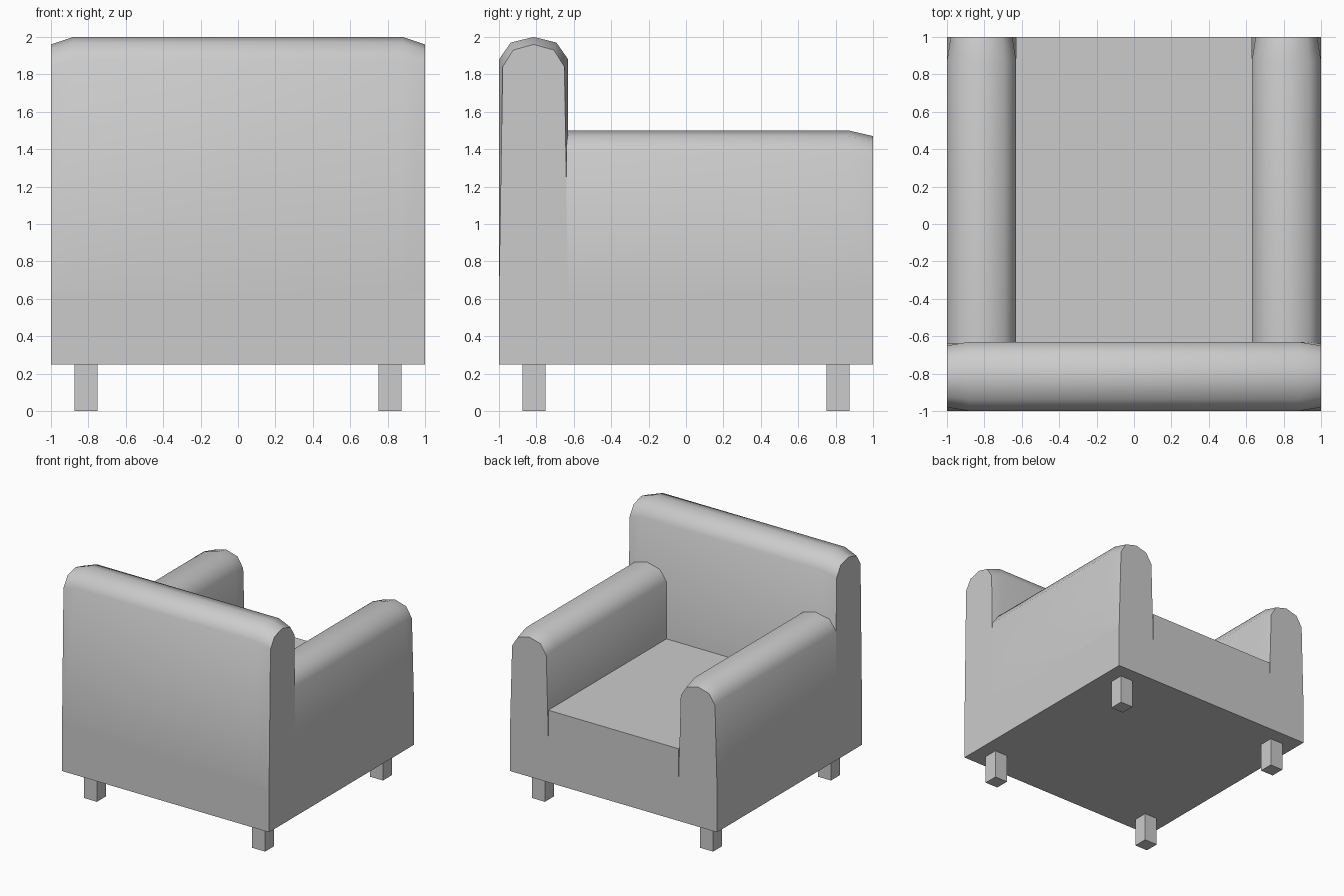
import bpy, bmesh

if "Cube" in bpy.data.objects:
    bpy.data.objects.remove(bpy.data.objects["Cube"])


def box(name, lo, hi):
    bm = bmesh.new()
    bmesh.ops.create_cube(bm, size=1)
    for v in bm.verts:
        v.co = [lo[i] + (v.co[i] + 0.5) * (hi[i] - lo[i]) for i in range(3)]
    me = bpy.data.meshes.new(name)
    bm.to_mesh(me)
    bm.free()
    ob = bpy.data.objects.new(name, me)
    bpy.context.collection.objects.link(ob)
    return ob


def cushion(name, sections, top, place):
    """Loft a round-topped profile; sections are (position, top drop, side inset)."""
    bm = bmesh.new()
    rings = []
    for t, drop, inset in sections:
        k = 1 - inset / 0.185
        prof = [(-0.185, 0.63), (-0.185 * k, top - 0.12 - drop), (-0.122 * k, top - 0.03 - drop),
                (0, top - drop), (0.122 * k, top - 0.03 - drop),
                (0.185 * k, top - 0.12 - drop), (0.185, 0.63)]
        rings.append([bm.verts.new(place(t, w, z)) for w, z in prof])
    for a, b in zip(rings, rings[1:]):
        for i in range(7):
            j = (i + 1) % 7
            bm.faces.new((a[i], a[j], b[j], b[i]))
    bm.faces.new(rings[0])
    bm.faces.new(rings[-1])
    bmesh.ops.recalc_face_normals(bm, faces=bm.faces)
    me = bpy.data.meshes.new(name)
    bm.to_mesh(me)
    bm.free()
    ob = bpy.data.objects.new(name, me)
    bpy.context.collection.objects.link(ob)
    bpy.context.view_layer.objects.active = ob
    bpy.ops.object.select_all(action='DESELECT')
    ob.select_set(True)
    bpy.ops.object.shade_smooth_by_angle(angle=1.0)


# Base frame and seat
box("base", (-1, -1, 0.25), (1, 1, 0.63))
box("seat", (-0.63, -0.63, 0.63), (0.63, 1, 0.88))

# Backrest with softened ends
cushion("backrest", [(-1, 0.04, 0.02), (-0.88, 0, 0), (0.88, 0, 0), (1, 0.04, 0.02)], 2.0,
        lambda t, w, z: (t, w - 0.815, z))

# Armrests and legs
for side, sx in (("left", -1), ("right", 1)):
    cushion(side + "_armrest", [(-0.64, 0, 0), (0.87, 0, 0), (1, 0.03, 0.02)], 1.5,
            lambda t, w, z: (sx * (0.815 + w), t, z))
    for end, sy in (("front", -1), ("back", 1)):
        cx, cy = sx * 0.8125, sy * 0.8125
        box(f"{end}_{side}_leg", (cx - 0.0625, cy - 0.0625, 0), (cx + 0.0625, cy + 0.0625, 0.25))
